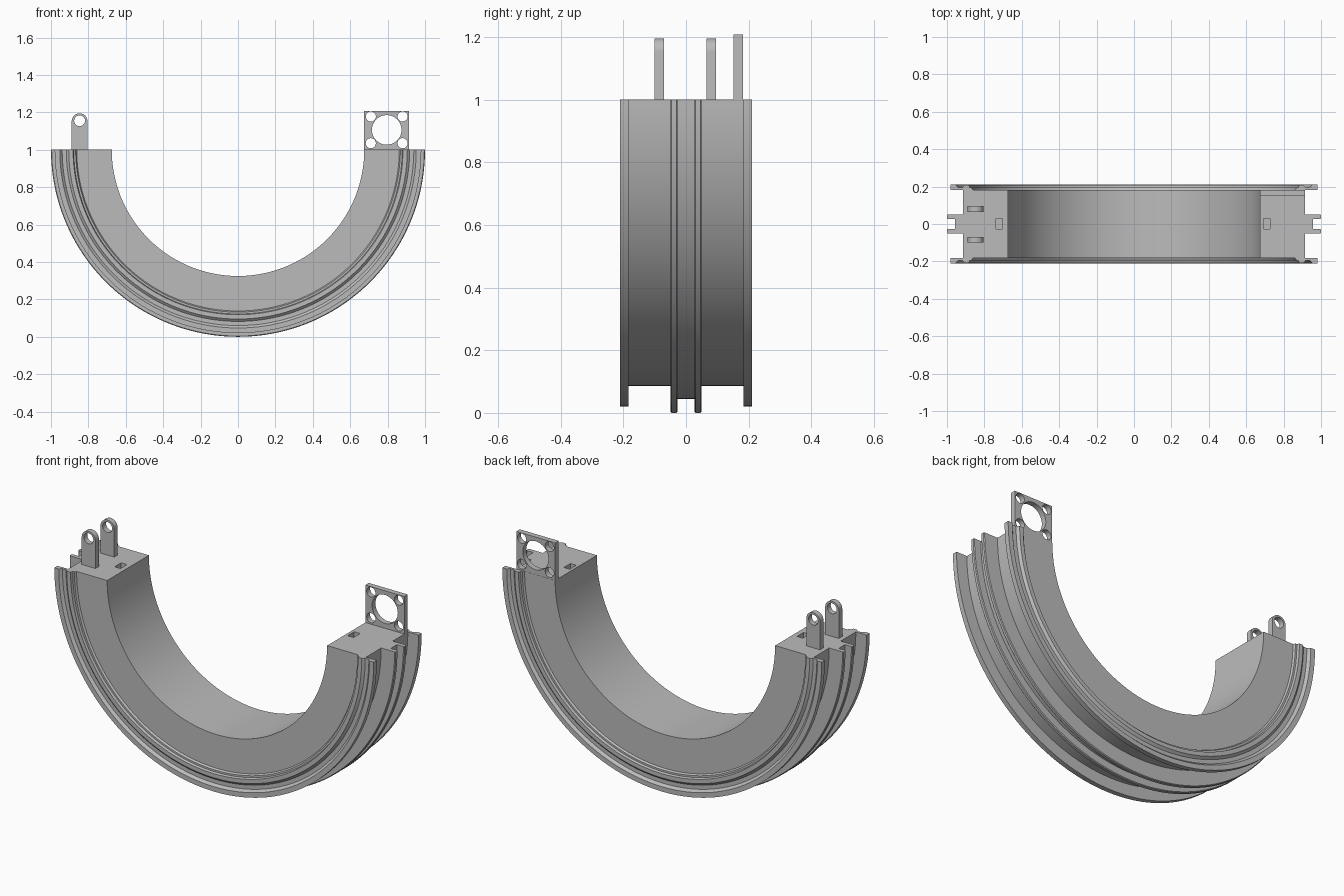
import bpy, bmesh, math
from mathutils import Vector, Matrix

cube = bpy.data.objects.get("Cube")
if cube:
    bpy.data.objects.remove(cube, do_unlink=True)

grey = bpy.data.materials.new("plain_grey")
grey.use_nodes = True
COLOUR = (0.5, 0.5, 0.5, 1)
grey.diffuse_color = COLOUR
grey.node_tree.nodes["Principled BSDF"].inputs["Base Color"].default_value = COLOUR


def finish(bm, name):
    bmesh.ops.recalc_face_normals(bm, faces=bm.faces)
    mesh = bpy.data.meshes.new(name)
    bm.to_mesh(mesh)
    bm.free()
    mesh.materials.append(grey)
    obj = bpy.data.objects.new(name, mesh)
    bpy.context.collection.objects.link(obj)
    return obj


def smooth(obj):
    bpy.ops.object.select_all(action='DESELECT')
    obj.select_set(True)
    bpy.context.view_layer.objects.active = obj
    bpy.ops.object.shade_smooth_by_angle(angle=math.radians(30))


def extrude_outline(name, outline, y0, y1):
    """Prism from an (x, z) outline, running from y0 to y1."""
    bm = bmesh.new()
    face = bm.faces.new([bm.verts.new((x, y0, z)) for x, z in outline])
    out = bmesh.ops.extrude_face_region(bm, geom=[face])
    bmesh.ops.translate(bm, vec=(0, y1 - y0, 0),
                        verts=[v for v in out["geom"] if isinstance(v, bmesh.types.BMVert)])
    return finish(bm, name)


def arc(x, z, r, start=0, end=360, n=32):
    steps = n if end - start == 360 else n + 1
    angles = [math.radians(start + (end - start) * i / n) for i in range(steps)]
    return [(x + r * math.cos(a), z + r * math.sin(a)) for a in angles]


def box_outline(x0, x1, z0, z1):
    return [(x0, z0), (x1, z0), (x1, z1), (x0, z1)]


def cut(target, cutter):
    cutter.hide_render = True
    mod = target.modifiers.new("cut", 'BOOLEAN')
    mod.operation = 'DIFFERENCE'
    mod.solver = 'EXACT'
    mod.object = cutter
    bpy.context.view_layer.objects.active = target
    bpy.ops.object.modifier_apply(modifier=mod.name)
    bpy.data.objects.remove(cutter, do_unlink=True)


# Half ring: half cross-section (radius, y), mirrored across y then spun
half = [(0.675, 0.183), (0.862, 0.183), (0.868, 0.194), (0.878, 0.194), (0.882, 0.208),
        (0.905, 0.208), (0.918, 0.196), (0.94, 0.196), (0.953, 0.21), (0.98, 0.21),
        (0.98, 0.183), (0.914, 0.183), (0.914, 0.05), (0.996, 0.05), (1.0, 0.046),
        (1.0, 0.031), (0.996, 0.027), (0.956, 0.027)]
section = half + [(r, -y) for r, y in reversed(half)]
bm = bmesh.new()
start = bm.faces.new([bm.verts.new((-r, y, 1)) for r, y in section])
end = start.copy()
bmesh.ops.rotate(bm, verts=end.verts, cent=(0, 0, 1),
                 matrix=Matrix.Rotation(math.pi, 3, 'Y'))
bmesh.ops.spin(bm, geom=list(start.edges), cent=(0, 0, 1), axis=(0, -1, 0),
               angle=math.pi, steps=96)
bmesh.ops.remove_doubles(bm, verts=bm.verts, dist=0.0001)
if min(v.co.z for v in bm.verts) > 0.5:
    bmesh.ops.rotate(bm, verts=bm.verts, cent=(0, 0, 1),
                     matrix=Matrix.Rotation(math.pi, 3, 'Y'))
ring = finish(bm, "half_ring")

# Locating sockets in the two end faces
for x in (-0.72, 0.71):
    cut(ring, extrude_outline("socket_cutter",
                              box_outline(x - 0.018, x + 0.018, 0.94, 1.05), -0.027, 0.03))
smooth(ring)

# Pair of hinge lugs with rounded tops
for name, y in (("front_lug", -0.085), ("back_lug", 0.08)):
    top = arc(-0.847, 1.153, 0.042, 0, 180, 24)
    lug = extrude_outline(name, [(-0.889, 0.995), (-0.805, 0.995)] + top, y - 0.015, y + 0.015)
    cut(lug, extrude_outline("lug_hole_cutter", arc(-0.847, 1.155, 0.029), y - 0.1, y + 0.1))
    smooth(lug)

# Square mounting plate with a large bore and four screw holes
plate = extrude_outline("mounting_plate", box_outline(0.675, 0.914, 0.995, 1.208), 0.152, 0.182)
holes = [(0.795, 1.106, 0.079)] + [(x, z, 0.027) for x in (0.71, 0.88) for z in (1.035, 1.178)]
for x, z, r in holes:
    cut(plate, extrude_outline("plate_hole_cutter", arc(x, z, r, n=48), 0.1, 0.25))
smooth(plate)
